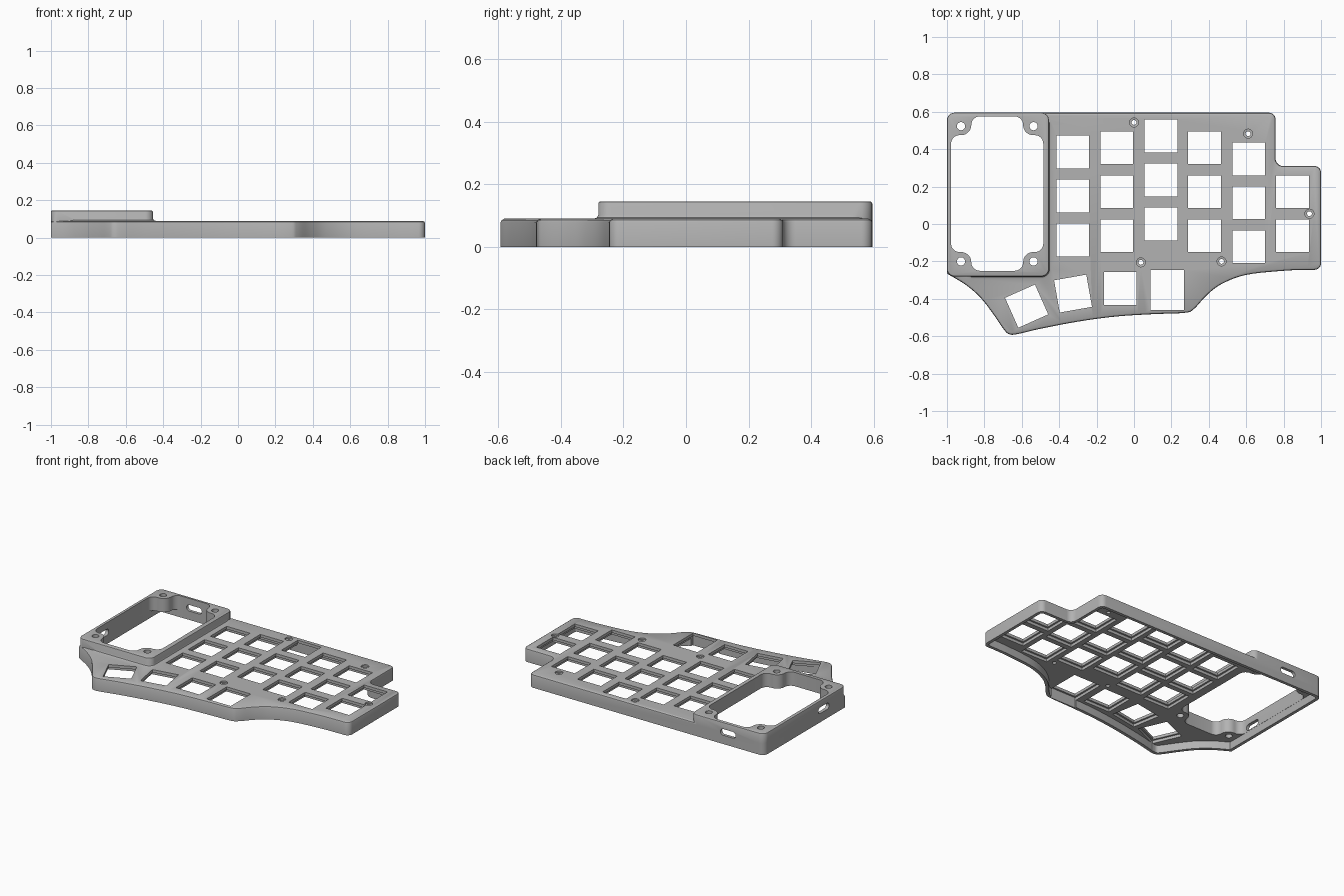
import bpy, bmesh, math
from mathutils import Vector

cube = bpy.data.objects.get("Cube")
if cube:
    bpy.data.objects.remove(cube, do_unlink=True)

grey = bpy.data.materials.new("case_grey")
grey.use_nodes = True
grey.diffuse_color = (0.45, 0.45, 0.45, 1)
grey.node_tree.nodes["Principled BSDF"].inputs["Base Color"].default_value = (0.45, 0.45, 0.45, 1)


# ---- outline helpers (all outlines run counter-clockwise) ----
def rounded(corners, steps=7):
    """Corners are (x, y, radius); radius 0 keeps the point."""
    out = []
    for i, (x, y, r) in enumerate(corners):
        c = Vector((x, y))
        if r == 0:
            out.append(c)
            continue
        a = (Vector(corners[i - 1][:2]) - c).normalized() * r
        b = (Vector(corners[(i + 1) % len(corners)][:2]) - c).normalized() * r
        for k in range(steps + 1):
            t = k / steps
            s = 1 - t
            wa = s ** 3 + 3 * s * s * t * 0.45
            wb = t ** 3 + 3 * t * t * s * 0.45
            out.append(c + a * wa + b * wb)
    return out


def spline(pts, steps=5):
    p = [Vector(q) for q in pts]
    p = [2 * p[0] - p[1]] + p + [2 * p[-1] - p[-2]]
    out = []
    for a, b, c, d in zip(p, p[1:], p[2:], p[3:]):
        for k in range(steps):
            t = k / steps
            out.append(b + 0.5 * t * (c - a + t * (2 * a - 5 * b + 4 * c - d
                                                   + t * (3 * b - 3 * c + d - a))))
    return out + [p[-2]]


def rect(x0, x1, y0, y1, r=0):
    return rounded([(x1, y0, r), (x1, y1, r), (x0, y1, r), (x0, y0, r)])


def circle(x, y, r, n=24):
    return [Vector((x + r * math.cos(k * math.tau / n), y + r * math.sin(k * math.tau / n)))
            for k in range(n)]


def inset(pts, d):
    out = []
    for i, p in enumerate(pts):
        e1 = (p - pts[i - 1]).normalized()
        e2 = (pts[(i + 1) % len(pts)] - p).normalized()
        n1, n2 = Vector((-e1.y, e1.x)), Vector((-e2.y, e2.x))
        out.append(p + (n1 + n2) * d / (1 + n1.dot(n2)))
    return out


# ---- solid helpers ----
def loft(bm, outline, rings):
    """Closed solid from an outline; rings are (inset, z) from bottom to top."""
    loops = [[bm.verts.new((p.x, p.y, z)) for p in inset(outline, d)] for d, z in rings]
    bm.faces.new(loops[0][::-1])
    bm.faces.new(loops[-1])
    n = len(outline)
    for lo, hi in zip(loops, loops[1:]):
        for i in range(n):
            j = (i + 1) % n
            bm.faces.new((lo[i], lo[j], hi[j], hi[i]))


def solid(name, parts, transform=None):
    bm = bmesh.new()
    for outline, rings in parts:
        loft(bm, outline, rings)
    bmesh.ops.recalc_face_normals(bm, faces=bm.faces)
    mesh = bpy.data.meshes.new(name)
    bm.to_mesh(mesh)
    bm.free()
    mesh.materials.append(grey)
    ob = bpy.data.objects.new(name, mesh)
    bpy.context.collection.objects.link(ob)
    return ob


def combine(target, other, operation):
    mod = target.modifiers.new(other.name, "BOOLEAN")
    mod.operation, mod.solver, mod.object = operation, "EXACT", other
    bpy.context.view_layer.objects.active = target
    bpy.ops.object.modifier_apply(modifier=mod.name)
    bpy.data.objects.remove(other, do_unlink=True)


# ---- case body ----
front_edge = spline([(-1, -.265), (-.9, -.325), (-.82, -.395), (-.75, -.485), (-.695, -.565),
                     (-.665, -.59), (-.62, -.588), (-.5, -.56), (-.3, -.522), (-.1, -.495),
                     (.1, -.482), (.27, -.475), (.32, -.455), (.39, -.38), (.47, -.32),
                     (.6, -.272), (.8, -.25), (.93, -.245)])
outline = rounded([(1, -.245, .035), (1, .31, .035), (.757, .31, .04), (.757, .595, .035),
                   (-1, .595, .04)] + [(p.x, p.y, 0) for p in front_edge])
case = solid("keyboard_case", [(outline, [(0, 0), (0, .078), (.003, .085), (.012, .09)])])

# ---- raised frame with a small fillet at its foot ----
frame = rect(-1, -.455, -.28, .595, .04)
combine(case, solid("raised_frame", [(frame, [(0, .055), (0, .139), (.002, .143), (.006, .145)])]),
        "UNION")
foot = rect(-.9, -.456, -.279, .57, .04)
combine(case, solid("frame_fillet", [(foot, [(-.015, .088), (-.015, .09), (-.005, .094),
                                             (0, .105)])]), "UNION")

# ---- hollow underside ----
combine(case, solid("cavity", [(outline, [(.021, -.1), (.021, .052)])]), "DIFFERENCE")

# ---- frame opening with four corner bosses ----
cx, cy, w, h = -.7315, .1625, .2465, .4125
corners = []
for sx, sy in ((1, 1), (-1, 1), (-1, -1), (1, -1)):
    quarter = [(w, h - .1, .045), (w - .108, h - .1, .054), (w - .108, h, .045)]
    corners += [(cx + sx * u, cy + sy * v, r) for u, v, r in quarter[::sx * sy]]
combine(case, solid("opening", [(rounded(corners), [(0, -.1), (0, .3)])]), "DIFFERENCE")

# ---- key holes: x, y, width, depth, turn ----
KEY, PITCH = .175, .235
keys = []
for x, top, rows in ((-.328, .385, 3), (-.092, .407, 3), (.144, .47, 3),
                     (.377, .407, 3), (.613, .348, 3), (.848, .172, 2)):
    keys += [(x, top - PITCH * k, KEY, KEY, 0) for k in range(rows)]
keys += [(-.574, -.439, KEY, KEY, 24), (-.326, -.372, KEY, KEY, 10),
         (-.073, -.345, KEY, KEY, 0), (.177, -.352, .18, .213, 0)]


def key_outline(x, y, kw, kd, turn):
    a = math.radians(turn)
    ex, ey = Vector((math.cos(a), math.sin(a))), Vector((-math.sin(a), math.cos(a)))
    return [Vector((x, y)) + ex * kw / 2 * u + ey * kd / 2 * v
            for u, v in ((-1, -1), (1, -1), (1, 1), (-1, 1))]


holes = [(key_outline(*k), [(0, -.1), (0, .3)]) for k in keys]
recesses = [(key_outline(*k), [(-.012, -.1), (-.012, .071)]) for k in keys]

# ---- screw holes in the plate (counterbored) and in the bosses ----
for x, y in ((0, .543), (.61, .483), (.938, .055), (.037, -.205), (.468, -.2)):
    holes.append((circle(x, y, .013), [(0, -.1), (0, .078), (-.011, .08), (-.011, .2)]))
for x in (-.925, -.537):
    for y in (-.2, .523):
        holes.append((circle(x, y, .022), [(0, -.1), (0, .3)]))
combine(case, solid("key_recesses", recesses), "DIFFERENCE")
combine(case, solid("holes", holes), "DIFFERENCE")

# ---- cable slots through the back and side walls ----
slot = rect(-.057, .057, -.021, .021, .0205)
for name, place, tilt in (("back_slot", (-.73, .65, .08), (90, 0)),
                          ("side_slot", (-1.05, -.04, .08), (90, 90))):
    cutter = solid(name, [(slot, [(0, 0), (0, .095)])])
    cutter.location = place
    cutter.rotation_euler = (math.radians(tilt[0]), 0, math.radians(tilt[1]))
    bpy.context.view_layer.update()
    combine(case, cutter, "DIFFERENCE")

# ---- smooth curves, sharp edges ----
bpy.ops.object.select_all(action="DESELECT")
case.select_set(True)
bpy.context.view_layer.objects.active = case
bpy.ops.object.shade_smooth_by_angle(angle=math.radians(30))
